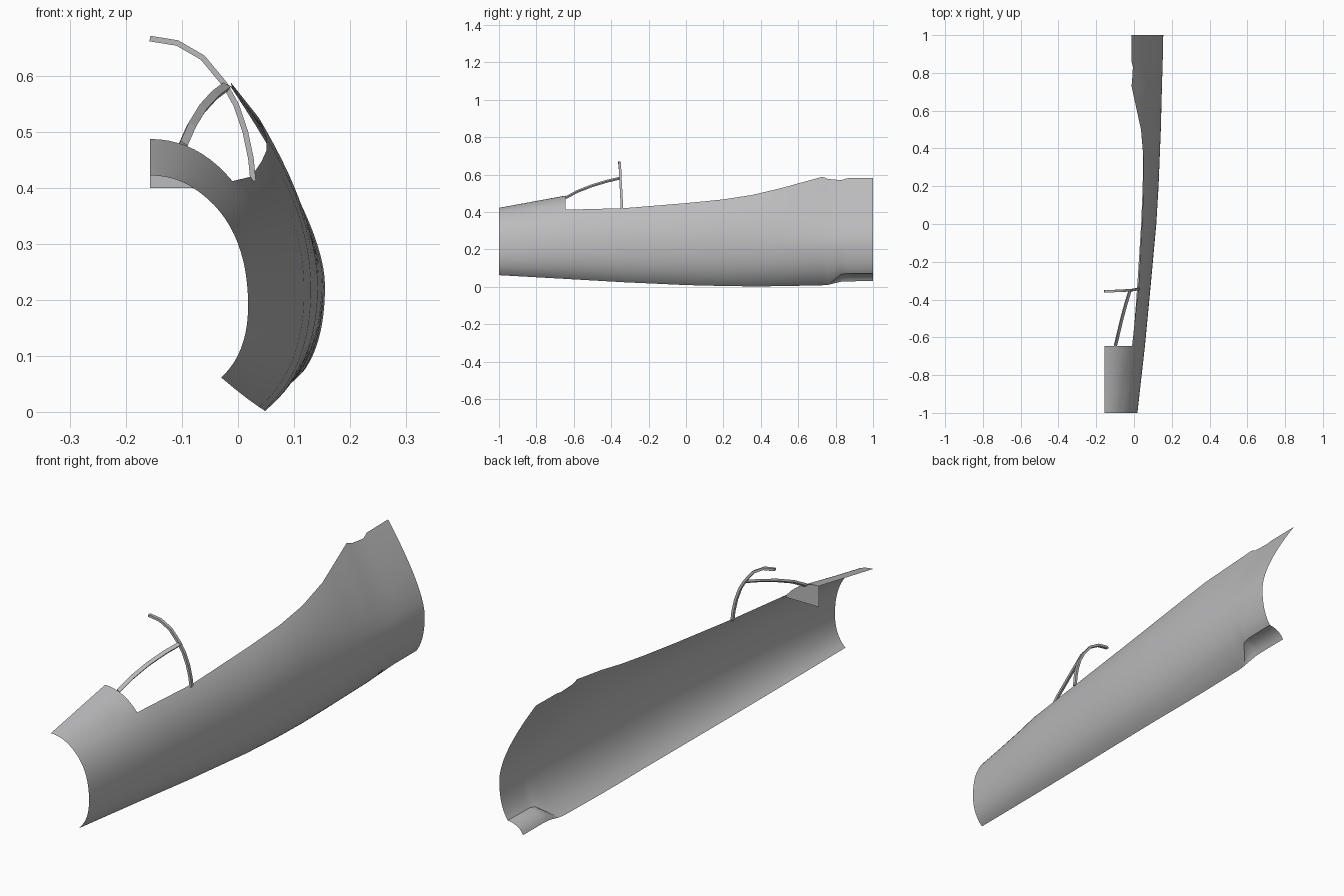
import bpy, bmesh
from mathutils import Vector

if "Cube" in bpy.data.objects:
    bpy.data.objects.remove(bpy.data.objects["Cube"])

grey = bpy.data.materials.new("primer_grey")
grey.diffuse_color = (0.5, 0.5, 0.51, 1)
grey.use_nodes = True
grey.node_tree.nodes["Principled BSDF"].inputs["Base Color"].default_value = grey.diffuse_color

# Stations: y | bottom edge x,z | widest point x,z | upper edge x,z | upper fullness
STATIONS = [
    (-1.00, -.030, .062, .018, .190, -.080, .400, .70),
    (-.645, -.006, .042, .058, .205, -.010, .412, .59),
    (-.33, .017, .024, .088, .210, .024, .420, .58),
    (0.00, .038, .009, .118, .215, .042, .447, .56),
    (0.20, .046, .004, .130, .218, .051, .467, .53),
    (0.35, .048, .002, .136, .220, .050, .490, .48),
    (0.50, .048, .003, .142, .222, .037, .525, .42),
    (0.73, .048, .008, .148, .224, -.013, .588, .33),
    (0.76, .050, .010, .149, .224, -.010, .576, .32),
    (0.83, .110, .066, .151, .225, -.006, .570, .31),
    (0.86, .114, .071, .152, .225, -.013, .580, .31),
    (1.00, .116, .072, .155, .225, -.013, .582, .31),
]
CENTRE = -.157


def lerp(a, b, t):
    return a + (b - a) * t


def table(rows, y):
    """Linear lookup of a row by its first value."""
    for a, b in zip(rows, rows[1:]):
        if y <= b[0] + 1e-6:
            t = (y - a[0]) / (b[0] - a[0])
            return [lerp(p, q, t) for p, q in zip(a, b)]
    return list(rows[-1])


def bezier(a, b, c, t):
    return (1 - t) ** 2 * a + 2 * t * (1 - t) * b + t * t * c


def upper(y, t):
    """Side skin from the widest point (t=0) to the sill (t=1)."""
    _, _, _, xm, zm, xt, zt, f = table(STATIONS, y)
    return Vector((bezier(xm, xm, xt, t), y, bezier(zm, lerp(zm, zt, f), zt, t)))


def lower(y, t):
    """Side skin from the bottom edge to the widest point."""
    _, xb, zb, xm, zm, *_ = table(STATIONS, y)
    return Vector((bezier(xb, xm, xm, t), y, bezier(zb, lerp(zb, zm, .34), zm, t)))


def cowl(y, t):
    """Nose deck from the side skin up to the centre plane."""
    k = (y + 1) / .355
    e, top = upper(y, 1), lerp(.422, .487, k)
    return Vector((bezier(e.x, lerp(-.114, -.072, k), CENTRE, t), y, bezier(e.z, top, top, t)))


def make(name, bm, smooth=True):
    bmesh.ops.remove_doubles(bm, verts=bm.verts, dist=1e-5)
    bmesh.ops.recalc_face_normals(bm, faces=bm.faces)
    mesh = bpy.data.meshes.new(name)
    bm.to_mesh(mesh)
    bm.free()
    ob = bpy.data.objects.new(name, mesh)
    bpy.context.collection.objects.link(ob)
    mesh.materials.append(grey)
    if smooth:
        bpy.context.view_layer.objects.active = ob
        ob.select_set(True)
        bpy.ops.object.shade_smooth_by_angle(angle=.6)
        ob.select_set(False)
    return ob


def grid(bm, rows):
    vs = [[bm.verts.new(p) for p in r] for r in rows]
    for a, b in zip(vs, vs[1:]):
        for i in range(len(a) - 1):
            bm.faces.new((a[i], a[i + 1], b[i + 1], b[i]))


# y positions: every station plus subdivisions
ys = []
for a, b in zip(STATIONS, STATIONS[1:]):
    n = 3 if b[0] - a[0] > .1 else 1
    ys += [lerp(a[0], b[0], i / n) for i in range(n)]
ys.append(1.0)

# Fuselage side skin with nose deck
N = 14
bm = bmesh.new()
grid(bm, [[lower(y, i / N) for i in range(N + 1)] + [upper(y, i / N) for i in range(1, N + 1)] for y in ys])
nose = [y for y in ys if y < -.64]
grid(bm, [[cowl(y, i / 10) for i in range(11)] for y in nose])
make("fuselage_side", bm)

# Concave wing root channel at the lower rear corner
EDGE = [(.76, .050, .010), (.80, .048, .020), (.84, .046, .029), (1.0, .046, .030)]
bm = bmesh.new()
rows = []
for y in (.76, .78, .80, .83, .86, .93, 1.0):
    a = lower(y, 0)
    _, xe, ze = table(EDGE, y)
    rows.append([Vector((bezier(a.x, lerp(a.x, xe, .75), xe, i / 6), y,
                         bezier(a.z, lerp(ze, a.z, .85), ze, i / 6))) for i in range(7)])
grid(bm, rows)
make("wing_root_channel", bm)

# Sill strip lining the cockpit edge
DROP = [(-.645, .012), (-.33, .017), (0, .030), (.5, .042), (.73, .040)]
bm = bmesh.new()
rows = []
for y in [y for y in ys if -.65 < y < .74]:
    top, drop = upper(y, 1), table(DROP, y)[1]
    t = 1.0
    while upper(y, t).z > top.z - drop:
        t -= .005
    low = upper(y, t)
    rows.append([top, top.lerp(low, .5) - Vector((.002, 0, 0)), low - Vector((.001, 0, 0))])
grid(bm, rows)
make("cockpit_sill", bm)

# Instrument bulkhead closing the nose deck
bm = bmesh.new()
arch = [cowl(-.645, i / 10) for i in range(11)]
arch += [Vector((CENTRE, -.645, .40)), Vector((-.005, -.645, .40))]
bm.faces.new([bm.verts.new(p) for p in arch])
make("instrument_bulkhead", bm, False)


def bar(name, pts, side, w, h):
    """Rectangular bar swept along points; side is its width direction."""
    pts, side = [Vector(p) for p in pts], Vector(side).normalized()
    bm = bmesh.new()
    rings = []
    for i, p in enumerate(pts):
        d = (pts[min(i + 1, len(pts) - 1)] - pts[max(i - 1, 0)]).normalized()
        up = d.cross(side).normalized()
        rings.append([bm.verts.new(p + side * a * w / 2 + up * b * h / 2)
                      for a, b in ((-1, -1), (1, -1), (1, 1), (-1, 1))])
    for a, b in zip(rings, rings[1:]):
        for i in range(4):
            bm.faces.new((a[i], a[(i + 1) % 4], b[(i + 1) % 4], b[i]))
    bm.faces.new(rings[0])
    bm.faces.new(rings[-1])
    make(name, bm, False)


# Windscreen frame: hoop and sloping side strut
bar("windscreen_hoop", [(.027, -.342, .412), (.023, -.344, .452), (.013, -.346, .50), (-.003, -.349, .547),
                        (-.024, -.351, .585), (-.063, -.353, .632), (-.108, -.355, .658), (CENTRE, -.357, .666)],
    (0, 1, 0), .013, .010)
bar("windscreen_strut", [(-.098, -.643, .476), (-.083, -.58, .510), (-.064, -.50, .541),
                         (-.042, -.42, .565), (-.021, -.352, .581)],
    (1, 0, -.6), .015, .009)
